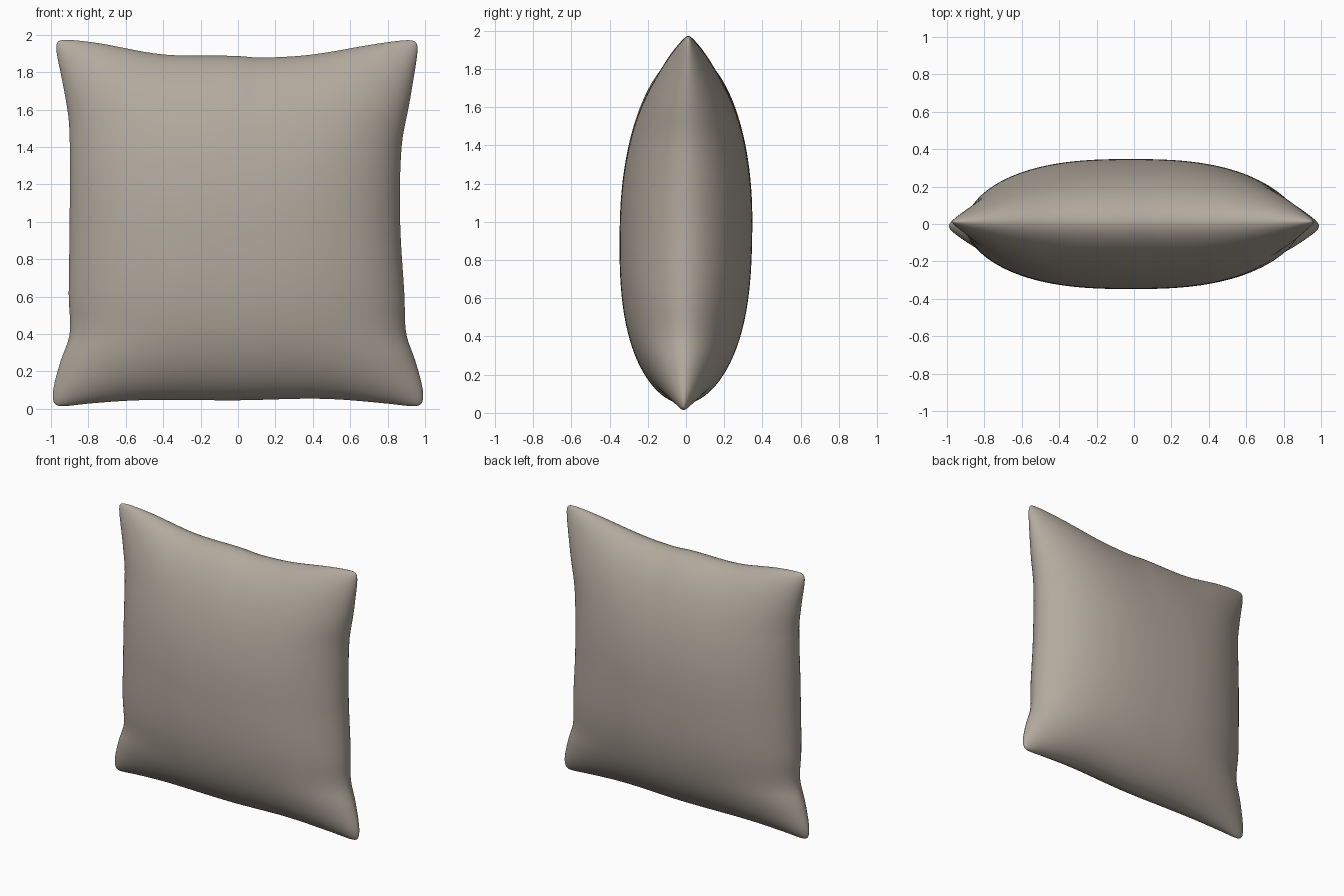
import bpy, bmesh, math

cube = bpy.data.objects.get("Cube")
if cube:
    bpy.data.objects.remove(cube, do_unlink=True)


def curve(points, t):
    """Smooth interpolation through (position, value) pairs."""
    def slope(i):
        a, b = points[max(i - 1, 0)], points[min(i + 1, len(points) - 1)]
        return (b[1] - a[1]) / (b[0] - a[0])
    i = 0
    while i < len(points) - 2 and t > points[i + 1][0]:
        i += 1
    (t0, a), (t1, b) = points[i], points[i + 1]
    w = t1 - t0
    s = min(max((t - t0) / w, 0), 1)
    h = s * s * (3 - 2 * s)
    return (a + (b - a) * h + slope(i) * w * s * (1 - s) ** 2
            - slope(i + 1) * w * s * s * (1 - s))


# Seam outline: side edges by height, bottom and top edges by width
LEFT = [(0, -1.0), (0.1, -0.99), (0.25, -0.95), (0.4, -0.9), (0.6, -0.905),
        (1.0, -0.9), (1.5, -0.902), (1.7, -0.93), (1.98, -0.99)]
RIGHT = [(0, 1.0), (0.1, 0.99), (0.25, 0.95), (0.4, 0.9), (0.6, 0.89),
         (1.0, 0.867), (1.4, 0.875), (1.65, 0.92), (1.98, 0.975)]
BOTTOM = [(-1, 0), (-0.8, 0.028), (-0.5, 0.047), (0, 0.046),
          (0.45, 0.054), (0.8, 0.028), (1, 0)]
TOP = [(-1, 1.985), (-0.75, 1.955), (-0.4, 1.895), (0, 1.887),
       (0.13, 1.878), (0.4, 1.893), (0.75, 1.95), (1, 1.985)]


def bulge(t, power):
    return max(1 - abs(t) ** power, 0) ** 0.55


def surface(u, v, side):
    # Round the four corner tips
    pull = 1 - 0.022 * abs(u * v) ** 24
    p, q = u * pull, v * pull
    height = 0.99 * (1 + q)
    a, b = (p + 1) / 2, (q + 1) / 2
    x = curve(LEFT, height) * (1 - a) + curve(RIGHT, height) * a
    z = curve(BOTTOM, p) * (1 - b) + curve(TOP, p) * b
    # The filling sags slightly towards the bottom
    depth = 0.347 * bulge(u, 2.6) * bulge(v, 2.1 if v > 0 else 2.7)
    return x, 0.012 * v + side * depth, z


# Front and back panels welded along the seam
N = 72
steps = [math.sin(math.pi * (i / N - 0.5)) for i in range(N + 1)]
bm = bmesh.new()
for side in (-1, 1):
    rows = [[bm.verts.new(surface(u, v, side)) for u in steps] for v in steps]
    for j in range(N):
        for i in range(N):
            quad = [rows[j][i], rows[j][i + 1], rows[j + 1][i + 1], rows[j + 1][i]]
            bm.faces.new(quad if side < 0 else quad[::-1])
rim = [v for v in bm.verts if v.is_boundary]
bmesh.ops.remove_doubles(bm, verts=rim, dist=0.00001)
bmesh.ops.recalc_face_normals(bm, faces=bm.faces)

mesh = bpy.data.meshes.new("pillow")
bm.to_mesh(mesh)
bm.free()
pillow = bpy.data.objects.new("pillow", mesh)
bpy.context.collection.objects.link(pillow)

# Warm grey cloth
cloth = bpy.data.materials.new("warm_grey_cloth")
cloth.use_nodes = True
color = (0.45, 0.4, 0.34, 1)
cloth.diffuse_color = color
shader = cloth.node_tree.nodes["Principled BSDF"]
shader.inputs["Base Color"].default_value = color
shader.inputs["Roughness"].default_value = 0.9
mesh.materials.append(cloth)

bpy.ops.object.select_all(action="DESELECT")
pillow.select_set(True)
bpy.context.view_layer.objects.active = pillow
bpy.ops.object.shade_smooth_by_angle(angle=math.radians(50))
